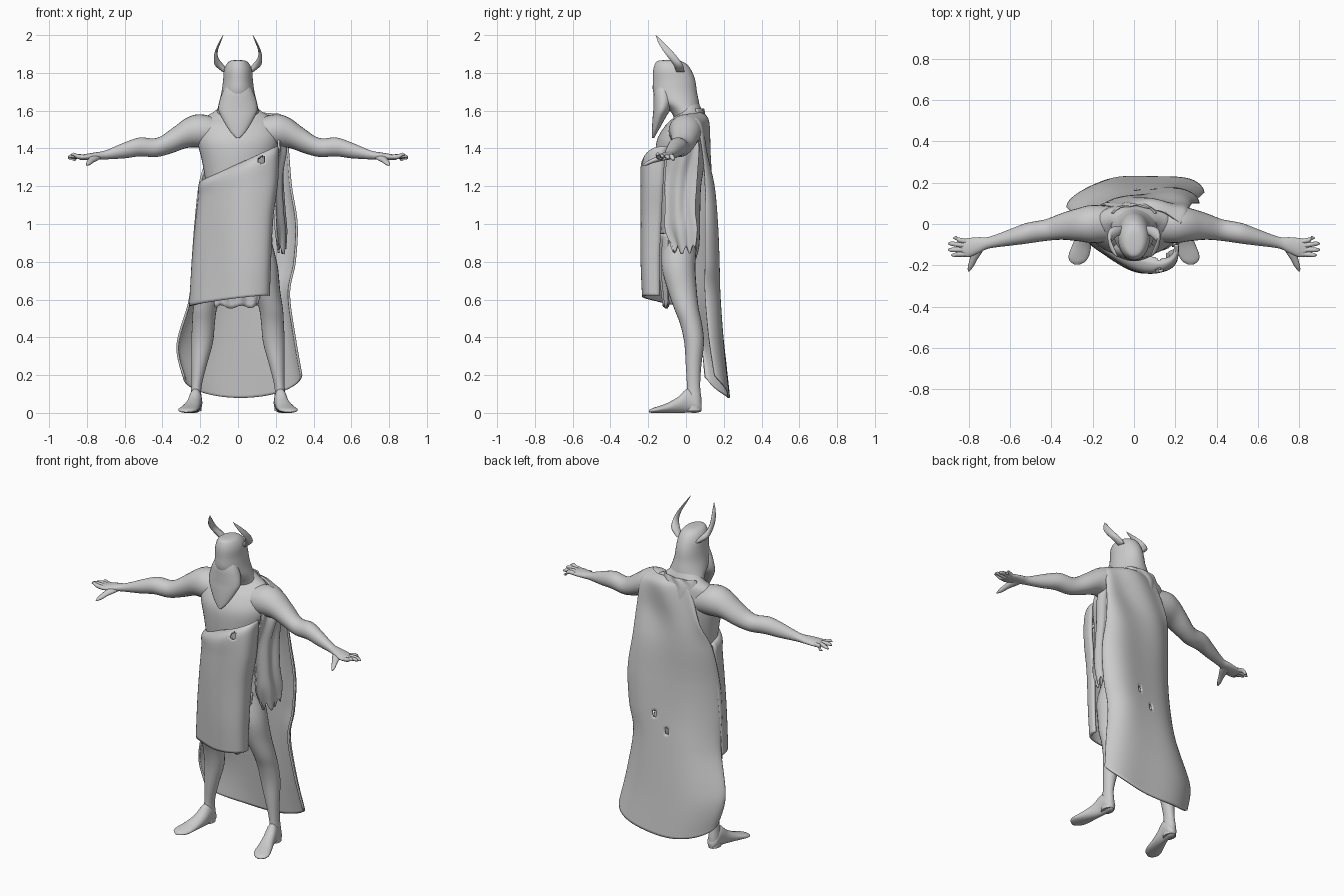
import bpy
import math

grey = bpy.data.materials.new("stone grey")
grey.diffuse_color = (0.6, 0.6, 0.6, 1)


def smooth_rows(rows, n):
    """Catmull-Rom interpolation through a list of equal-length tuples."""
    out = []
    for i in range(len(rows) - 1):
        a, b, c, d = rows[max(i - 1, 0)], rows[i], rows[i + 1], rows[min(i + 2, len(rows) - 1)]
        for k in range(n):
            t = k / n
            out.append([q + 0.5 * t * (r - p + t * (2 * p - 5 * q + 4 * r - s + t * (3 * (q - r) + s - p)))
                        for p, q, r, s in zip(a, b, c, d)])
    return out + [list(rows[-1])]


def make(name, verts, faces, mirror=False, thick=0):
    me = bpy.data.meshes.new(name)
    me.from_pydata(verts, [], faces)
    me.materials.append(grey)
    ob = bpy.data.objects.new(name, me)
    bpy.context.collection.objects.link(ob)
    if thick:
        m = ob.modifiers.new("thickness", 'SOLIDIFY')
        m.thickness = thick
        m.offset = 0
    if mirror:
        m = ob.modifiers.new("mirror", 'MIRROR')
        m.use_mirror_merge = False
    bpy.ops.object.select_all(action='DESELECT')
    ob.select_set(True)
    bpy.context.view_layer.objects.active = ob
    bpy.ops.object.shade_smooth_by_angle(angle=math.radians(60))
    return ob


def loft(name, rings, axis=2, mirror=False, n=4, seg=24):
    """Rings are (x, y, z, radius, radius) ellipses lying across the axis."""
    i, j = [k for k in range(3) if k != axis]
    rings = smooth_rows(rings, n)
    verts, faces = [], []
    for r in rings:
        for s in range(seg):
            a = 2 * math.pi * s / seg
            p = list(r[:3])
            p[i] += max(r[3], 0.0005) * math.cos(a)
            p[j] += max(r[4], 0.0005) * math.sin(a)
            verts.append(p)
    flip = (rings[-1][axis] > rings[0][axis]) != (axis == 1)
    for k in range(len(rings) - 1):
        for s in range(seg):
            t = (s + 1) % seg
            f = (k * seg + s, k * seg + t, (k + 1) * seg + t, (k + 1) * seg + s)
            faces.append(f if flip else f[::-1])
    lo, hi = tuple(range(seg)), tuple(range(len(verts) - seg, len(verts)))
    faces += [lo[::-1], hi] if flip else [lo, hi[::-1]]
    return make(name, verts, faces, mirror)


def drape(name, rows, axis=1, fold=0.006, freq=4, power=1, holes=(), thick=0.012, nu=48, n=6, ragged=0):
    """Rows are (left xyz, right xyz, bulge, sag); holes are (x, z, rx, rz)."""
    rows = smooth_rows(rows, n)
    verts, faces = [], []
    for k, r in enumerate(rows):
        v = k / (len(rows) - 1)
        for s in range(nu + 1):
            u = s / nu
            w = (1 - math.cos(math.pi * u)) / 2
            p = [r[c] + (r[c + 3] - r[c]) * (w if axis == 1 else u) for c in range(3)]
            e = max(math.sin(math.pi * u), 0)
            p[axis] += r[6] * e ** power
            p[axis] += fold * e * math.sin(freq * math.pi * 2 * u + 5 * v + 2 * math.sin(4 * v))
            p[2] -= r[7] * e + ragged * v ** 4 * math.sin(19 * u)
            verts.append(p)
    m = nu + 1
    for k in range(len(rows) - 1):
        for s in range(nu):
            f = (k * m + s, (k + 1) * m + s, (k + 1) * m + s + 1, k * m + s + 1)
            x, z = [sum(verts[q][c] for q in f) / 4 for c in (0, 2)]
            if not any(((x - h[0]) / h[2]) ** 2 + ((z - h[1]) / h[3]) ** 2 < 1 for h in holes):
                faces.append(f)
    return make(name, verts, faces, thick=thick)


# body
loft("torso", [(0, -.03, .78, .12, .07), (0, -.03, .88, .18, .1), (0, -.03, 1.05, .17, .105),
               (0, -.035, 1.2, .17, .115), (0, -.03, 1.33, .19, .13), (0, -.025, 1.44, .215, .13),
               (0, -.005, 1.52, .205, .105), (0, .015, 1.565, .175, .08), (0, .02, 1.6, .12, .065),
               (0, 0, 1.66, .065, .06), (0, -.02, 1.74, .06, .055)], seg=40)
loft("leg", [(.09, -.03, .92, .085, .09), (.12, -.04, .78, .09, .09), (.15, -.02, .65, .073, .077),
             (.175, .003, .55, .063, .065), (.183, .027, .47, .06, .058), (.19, .043, .37, .057, .052),
             (.206, .04, .25, .04, .041), (.22, .04, .14, .027, .035), (.223, .042, .07, .03, .04),
             (.224, .04, .01, .032, .042)], mirror=True)
loft("foot", [(.222, .083, .03, .015, .02), (.222, .06, .045, .032, .044), (.225, .01, .065, .034, .064),
              (.235, -.04, .043, .038, .043), (.252, -.1, .026, .046, .026), (.266, -.15, .017, .05, .017),
              (.272, -.18, .012, .038, .012), (.275, -.197, .008, .012, .005)], axis=1, mirror=True)

# arms and hands
loft("arm", [(.1, 0, 1.48, .085, .08), (.2, 0, 1.493, .092, .088), (.27, -.003, 1.483, .08, .08),
             (.35, -.012, 1.44, .064, .065), (.43, -.03, 1.405, .052, .05), (.52, -.045, 1.408, .05, .05),
             (.6, -.065, 1.39, .04, .042), (.7, -.09, 1.366, .028, .024), (.75, -.102, 1.36, .038, .02),
             (.8, -.114, 1.355, .046, .017), (.84, -.117, 1.352, .04, .012)], axis=0, mirror=True)
for i, tip in enumerate([(.875, -.068, 1.34), (.9, -.095, 1.347), (.9, -.125, 1.356), (.885, -.15, 1.365)]):
    y = -.085 - .02 * i
    loft("finger_%d" % (i + 1), [(.81, y, 1.354, .012, .012), (.85, (y + tip[1]) / 2, 1.358, .012, .012),
                                 (tip[0] - .015, tip[1], tip[2] + .004, .01, .009), (*tip, .003, .003)],
         axis=0, mirror=True, n=3, seg=12)
loft("thumb", [(.75, -.1, 1.357, .034, .016), (.763, -.14, 1.347, .026, .016),
               (.778, -.175, 1.335, .018, .013), (.79, -.205, 1.322, .014, .011), (.8, -.23, 1.312, .004, .004)],
     axis=1, mirror=True, n=3, seg=12)

# hooded head flowing into the shoulders, long pointed face cloth and horns
loft("hood", [(0, .025, 1.52, .13, .075), (0, .012, 1.57, .118, .078), (0, -.01, 1.61, .108, .085),
              (0, -.04, 1.65, .099, .108), (0, -.058, 1.7, .087, .116), (0, -.063, 1.76, .079, .112),
              (0, -.072, 1.81, .075, .102), (0, -.08, 1.845, .062, .085), (0, -.09, 1.864, .04, .058),
              (0, -.092, 1.868, .003, .003)], seg=36)
loft("face_veil", [(0, -.115, 1.76, .05, .04), (0, -.12, 1.7, .08, .05), (0, -.12, 1.65, .098, .052),
                   (0, -.128, 1.605, .103, .045), (0, -.14, 1.57, .09, .036), (0, -.154, 1.525, .065, .025),
                   (0, -.166, 1.485, .038, .014), (0, -.174, 1.455, .008, .005)])
drape("hood_tail", [(-.1, .05, 1.61, .1, .05, 1.61, .04, 0), (-.11, .05, 1.58, .11, .05, 1.58, .05, .02),
                    (-.1, .06, 1.56, .1, .06, 1.56, .05, .08)], fold=.003, ragged=.012, thick=.008)
loft("horn", [(.064, -.03, 1.805, .018, .022), (.098, -.04, 1.84, .024, .026), (.116, -.068, 1.88, .012, .026),
              (.113, -.1, 1.92, .007, .024), (.095, -.135, 1.965, .005, .014), (.078, -.16, 2, .001, .001)],
     mirror=True, seg=14)

# cape over one shoulder
drape("cape", [(-.05, .05, 1.6, .22, .0, 1.578, .04, 0), (-.08, .07, 1.56, .255, .055, 1.53, .045, 0),
               (-.15, .09, 1.37, .265, .085, 1.38, .03, 0), (-.2, .04, 1.22, .28, .1, 1.2, .07, 0),
               (-.225, .0, 1.0, .31, .1, 1.0, .1, 0), (-.24, .0, .8, .3, .1, .8, .11, 0),
               (-.255, .03, .6, .27, .1, .63, .11, 0), (-.32, .08, .36, .3, .12, .4, .105, .06),
               (-.285, .1, .19, .335, .15, .2, .105, .115)],
      fold=.008, freq=2, holes=[(.1, .78, .012, .02), (.02, .7, .014, .02)], nu=72, n=10)

# front wrap, with a rounded roll along its top edge
drape("front_wrap", [(-.175, .02, 1.215, .2, -.1, 1.385, -.11, .0), (-.19, .02, 1.225, .207, -.1, 1.405, -.135, .0),
                     (-.203, .02, 1.2, .21, -.11, 1.365, -.165, 0), (-.205, .02, 1.14, .205, -.12, 1.22, -.163, 0),
                     (-.22, .02, 1.0, .18, -.13, 1.03, -.155, 0), (-.238, .02, .8, .168, -.14, .8, -.145, 0),
                     (-.252, .02, .565, .162, -.14, .62, -.135, -.01)],
      fold=.006, freq=2, power=.7, holes=[(.125, 1.34, .015, .022)], thick=.014, n=8)

# torn side cloth hanging below the shoulder
drape("side_rag", [(.2, -.05, 1.5, .235, .06, 1.48, .005, 0), (.215, -.09, 1.4, .245, .07, 1.4, .01, 0),
                   (.19, -.11, 1.25, .235, .06, 1.25, .01, 0), (.195, -.11, 1.08, .245, .05, 1.08, .01, 0),
                   (.2, -.11, .97, .255, .06, .97, .01, 0), (.215, -.07, .87, .25, .05, .87, 0, .01)],
      axis=0, fold=.012, freq=1.5, ragged=.02)

# inner loincloth between the legs
drape("loincloth", [(-.16, -.09, .95, .16, -.09, .95, -.05, 0), (-.14, -.1, .75, .14, -.1, .75, -.03, 0),
                    (-.12, -.09, .57, .1, -.09, .57, -.02, .01)], fold=.008, ragged=.008)
